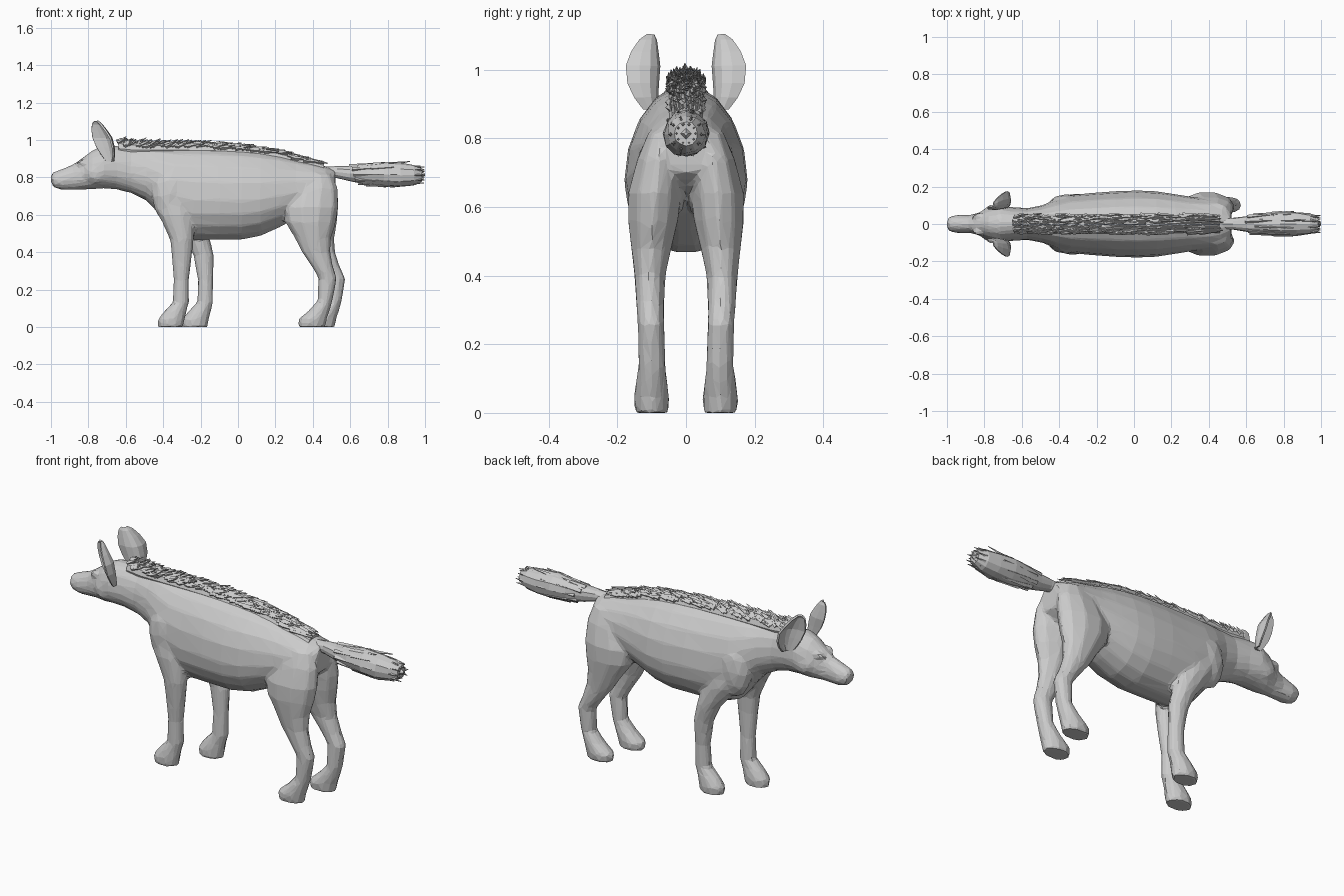
import bpy, bmesh, math, random
from mathutils import Vector, Matrix

random.seed(7)
cube = bpy.data.objects.get("Cube")
if cube:
    bpy.data.objects.remove(cube, do_unlink=True)

fur = bpy.data.materials.new("plain grey fur")
fur.use_nodes = True
grey = (0.6, 0.6, 0.6, 1)
fur.diffuse_color = grey
fur.node_tree.nodes["Principled BSDF"].inputs["Base Color"].default_value = grey


def finish(bm, name):
    """Turn a bmesh into a flat-shaded, single-material object."""
    bmesh.ops.recalc_face_normals(bm, faces=bm.faces)
    mesh = bpy.data.meshes.new(name)
    bm.to_mesh(mesh)
    bm.free()
    mesh.materials.append(fur)
    obj = bpy.data.objects.new(name, mesh)
    bpy.context.collection.objects.link(obj)
    return obj


def loft(bm, rings):
    """Skin a closed tube through rings of equal length."""
    rows = [[bm.verts.new(p) for p in ring] for ring in rings]
    count = len(rows[0])
    for a, b in zip(rows, rows[1:]):
        for i in range(count):
            j = (i + 1) % count
            bm.faces.new((a[i], a[j], b[j], b[i]))
    bm.faces.new(rows[0])
    bm.faces.new(reversed(rows[-1]))


def circle(count):
    steps = [2 * math.pi * i / count for i in range(count)]
    return [(math.cos(a), math.sin(a)) for a in steps]


def body_ring(x, bottom, top, half):
    """Pear-shaped cross-section, widest below the middle."""
    mid = bottom + 0.43 * (top - bottom)
    return [(x, half * c, mid + abs(s) * ((top if s > 0 else bottom) - mid))
            for c, s in circle(18)]


def leg_ring(z, back_front, sides, side, shift):
    (x0, x1), (y0, y1) = back_front, sides
    return [((x0 + x1) / 2 + shift + c * (x1 - x0) / 2,
             side * ((y0 + y1) / 2 + s * (y1 - y0) / 2), z) for c, s in circle(10)]


def blob(bm, centre, size):
    place = Matrix.Translation(centre) @ Matrix.Diagonal((*size, 1))
    bmesh.ops.create_icosphere(bm, subdivisions=2, radius=1, matrix=place)


def tuft(bm, root, direction, length, radius):
    """Thin hair spike starting at root."""
    direction = direction.normalized()
    turn = direction.to_track_quat('Z', 'Y').to_matrix().to_4x4()
    place = Matrix.Translation(root + direction * length / 2) @ turn
    bmesh.ops.create_cone(bm, cap_ends=True, segments=4, radius1=radius,
                          radius2=radius * 0.15, depth=length, matrix=place)


# Head, neck and trunk: x, bottom, top, half width
TRUNK = [
    (-1, .775, .815, .025), (-.985, .745, .83, .04), (-.94, .732, .845, .05),
    (-.88, .732, .87, .048), (-.83, .735, .905, .06), (-.78, .735, .945, .085),
    (-.72, .74, .97, .1), (-.65, .735, .97, .09), (-.57, .715, .96, .085),
    (-.49, .675, .96, .1), (-.42, .6, .96, .13), (-.34, .5, .96, .155),
    (-.24, .465, .96, .165), (-.1, .465, .957, .176), (.02, .465, .95, .18),
    (.12, .485, .94, .175), (.22, .53, .923, .16), (.31, .58, .9, .145),
    (.4, .62, .88, .135), (.47, .66, .86, .115), (.52, .7, .84, .07)]

# Legs: height, (front x, back x), (inner y, outer y)
FRONT_LEG = [
    (.8, (-.42, -.3), (.06, .13)), (.7, (-.45, -.25), (.05, .155)),
    (.6, (-.425, -.235), (.05, .165)), (.47, (-.365, -.235), (.06, .16)),
    (.38, (-.355, -.245), (.065, .15)), (.25, (-.345, -.262), (.065, .138)),
    (.13, (-.35, -.262), (.06, .138)), (.085, (-.395, -.275), (.055, .145)),
    (.04, (-.43, -.285), (.048, .153)), (0, (-.43, -.29), (.05, .15))]
HIND_LEG = [
    (.82, (.34, .5), (.03, .11)), (.74, (.28, .535), (.01, .145)),
    (.64, (.24, .54), (.01, .172)), (.56, (.25, .525), (.02, .172)),
    (.48, (.3, .5), (.04, .162)), (.4, (.34, .495), (.058, .152)),
    (.32, (.395, .51), (.062, .147)), (.26, (.43, .53), (.062, .142)),
    (.14, (.425, .505), (.058, .14)), (.085, (.375, .49), (.052, .148)),
    (.04, (.32, .475), (.046, .155)), (0, (.32, .47), (.05, .15))]

body = bmesh.new()
loft(body, [body_ring(*row) for row in TRUNK])
for side in (-1, 1):
    # The left legs stand further back than the right ones
    for rows, stride, hip in ((FRONT_LEG, .13, .72), (HIND_LEG, .05, .6)):
        step = stride if side > 0 else 0
        loft(body, [leg_ring(z, xs, ys, side, step * min(1, max(0, (hip - z) / .38)))
                    for z, xs, ys in rows])
    # Brow, cheek and shoulder muscles
    blob(body, (-.825, side * .043, .88), (.035, .018, .018))
    blob(body, (-.75, side * .055, .82), (.07, .042, .06))
    blob(body, (-.36, side * .1, .7), (.1, .06, .15))
body_obj = finish(body, "body_with_head_and_legs")

# Fuse the parts, soften the joins, then reduce to irregular facets
fuse = body_obj.modifiers.new("fuse", 'REMESH')
fuse.mode = 'VOXEL'
fuse.voxel_size = .011
soft = body_obj.modifiers.new("soften", 'SMOOTH')
soft.factor = .5
soft.iterations = 4
facet = body_obj.modifiers.new("facets", 'DECIMATE')
facet.ratio = .06

# Cupped ears opening forwards and outwards: height, centre x, centre y, half width
EAR = [(.885, -.68, .1, .025), (.92, -.685, .108, .045), (.96, -.695, .113, .06),
       (1.01, -.71, .112, .066), (1.05, -.73, .11, .052),
       (1.085, -.748, .105, .032), (1.1, -.757, .102, .012)]
for side, name in ((-1, "right_ear"), (1, "left_ear")):
    ear = bmesh.new()
    grid = []
    for z, x, y, half in EAR:
        row = []
        for u in (-1, -.6, -.2, .2, .6, 1):
            cup = half * .9 * (u * u - .5)
            row.append(ear.verts.new((x + .72 * u * half - .68 * cup,
                                      side * (y + .7 * u * half + .55 * cup), z)))
        grid.append(row)
    for low, high in zip(grid, grid[1:]):
        for i in range(len(low) - 1):
            ear.faces.new((low[i], low[i + 1], high[i + 1], high[i]))
    shell = finish(ear, name).modifiers.new("thickness", 'SOLIDIFY')
    shell.thickness = .01
    shell.offset = 0


def back_height(x):
    for a, b in zip(TRUNK, TRUNK[1:]):
        if a[0] <= x <= b[0]:
            return a[2] + (b[2] - a[2]) * (x - a[0]) / (b[0] - a[0])
    return TRUNK[-1][2]


# Mane: a raised bed with ragged tufts swept backwards
mane = bmesh.new()
bed = []
for i in range(13):
    t = i / 12
    x = -.64 + 1.1 * t
    rise = .032 - .02 * t
    bed.append([(x, .05 * c, back_height(x) - .015 + (rise + .015) * s) for c, s in circle(10)])
loft(mane, bed)
for i in range(420):
    t = random.random()
    x = -.65 + 1.06 * t
    y = random.uniform(-.05, .05)
    rise = (.024 - .015 * t) * (1 - (y / .06) ** 2)
    root = Vector((x, y, back_height(x) + rise - 2 * y * y))
    length = random.uniform(.03, .055) + .035 * t
    lift = random.uniform(.1, .8) * (1 - t) - .14 * t
    sway = random.uniform(-.3, .3) * (1 - t)
    tuft(mane, root, Vector((1, sway, lift)), length, random.uniform(.007, .013))
finish(mane, "mane")

# Bushy tail: x, centre height, radius
TAIL = [(.45, .825, .03), (.53, .828, .032), (.6, .82, .043), (.69, .815, .056),
        (.78, .815, .066), (.87, .811, .065), (.94, .812, .056), (.985, .814, .035)]
tail = bmesh.new()
loft(tail, [[(x, r * c * random.uniform(.94, 1.06), z + r * s * random.uniform(.94, 1.06))
             for c, s in circle(12)] for x, z, r in TAIL])
for x, z, r in TAIL[3:]:
    for c, s in circle(10):
        start = x - random.uniform(.02, .1)
        reach = min(random.uniform(.1, .17), .997 - start)
        root = Vector((start, r * .8 * c, z + r * .8 * s))
        lean = .13 if x < .8 else 0
        tuft(tail, root, Vector((1, lean * c, lean * s)), reach, .013)
tuft(tail, Vector((.95, 0, .814)), Vector((1, 0, 0)), .05, .04)
finish(tail, "tail")
